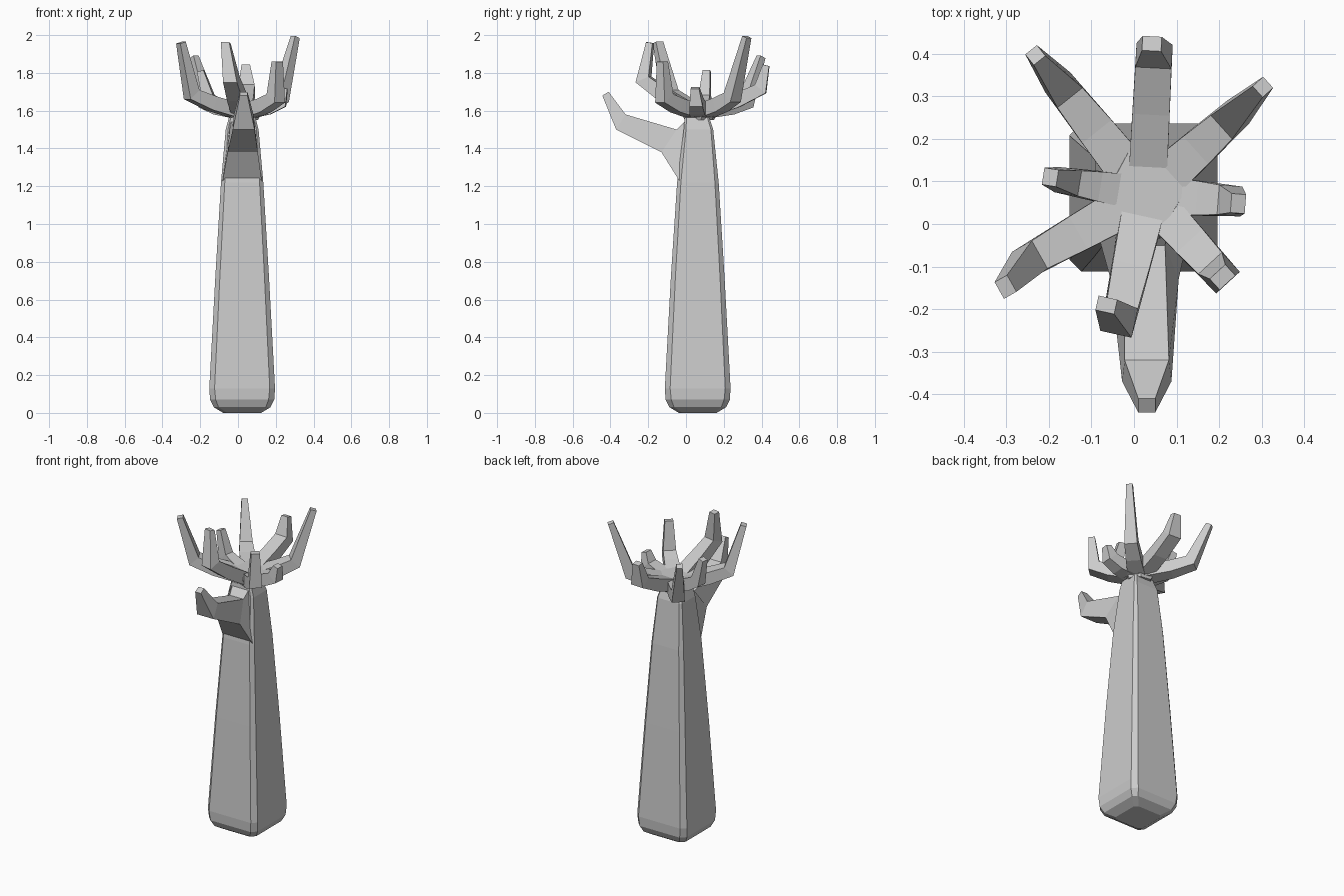
import bpy, bmesh
from mathutils import Vector

if "Cube" in bpy.data.objects:
    bpy.data.objects.remove(bpy.data.objects["Cube"])


def loft(name, rings):
    """Skin a list of equal-length vertex rings and cap both ends."""
    bm = bmesh.new()
    loops = [[bm.verts.new(p) for p in ring] for ring in rings]
    n = len(loops[0])
    for a, b in zip(loops, loops[1:]):
        for i in range(n):
            j = (i + 1) % n
            bm.faces.new((a[i], a[j], b[j], b[i]))
    bm.faces.new(loops[0][::-1])
    bm.faces.new(loops[-1])
    bmesh.ops.recalc_face_normals(bm, faces=bm.faces[:])
    me = bpy.data.meshes.new(name)
    bm.to_mesh(me)
    bm.free()
    ob = bpy.data.objects.new(name, me)
    bpy.context.collection.objects.link(ob)
    return ob


def chamfered_square(cx, cy, z, hx, hy, c):
    pts = []
    for sx, sy in ((1, 1), (-1, 1), (-1, -1), (1, -1)):
        a = (cx + sx * hx, cy + sy * (hy - c), z)
        b = (cx + sx * (hx - c), cy + sy * hy, z)
        pts += [a, b] if sx * sy > 0 else [b, a]
    return pts


def branch(name, stations):
    """Mitred rectangular sweep; each station is x, y, z, width, thickness."""
    pts = [Vector(s[:3]) for s in stations]
    flat = pts[-2] - pts[0]
    side = Vector((-flat.y, flat.x, 0)).normalized()
    dirs = [(b - a).normalized() for a, b in zip(pts, pts[1:])]
    rings = []
    for i, (p, s) in enumerate(zip(pts, stations)):
        d0, d1 = dirs[max(i - 1, 0)], dirs[min(i, len(dirs) - 1)]
        t = (d0 + d1).normalized()
        up = t.cross(side).normalized() * (s[4] / 2 / max(t.dot(d0), 0.5))
        sd = side * s[3] / 2
        rings.append([p + sd + up, p - sd + up, p - sd - up, p + sd - up])
    loft(name, rings)


# Tapered trunk with chamfered corners and a rounded foot
trunk = [(0.062, 0.0, 0.10, 0.10, 0.02), (0.062, 0.03, 0.15, 0.15, 0.025),
         (0.062, 0.07, 0.17, 0.17, 0.03), (0.062, 0.13, 0.174, 0.174, 0.028),
         (0.062, 0.72, 0.142, 0.142, 0.024), (0.063, 1.22, 0.112, 0.11, 0.02),
         (0.066, 1.50, 0.087, 0.078, 0.012), (0.058, 1.565, 0.07, 0.065, 0.01)]
loft("trunk", [chamfered_square(0.022, cy, z, hx, hy, c)
               for cy, z, hx, hy, c in trunk])

# Crown hub joining the upper branches
outline = [(-0.015, 0.175), (0.075, 0.16), (0.13, 0.085), (0.06, -0.03),
           (-0.04, -0.015), (-0.06, 0.035), (-0.055, 0.10)]
hc = Vector((0.03, 0.065, 0))
loft("crown_hub", [[hc + (Vector((x, y, 0)) - hc) * k + Vector((0, 0, z))
                    for x, y in outline]
                   for z, k in ((1.55, 0.75), (1.61, 1.05), (1.645, 0.95))])

# Low front branch: bottom edge and top edge as y, z, half width
front = [((-0.03, 1.22, 0.105), (0.01, 1.56, 0.06)),
         ((-0.13, 1.38, 0.08), (-0.05, 1.50, 0.048)),
         ((-0.37, 1.50, 0.058), (-0.32, 1.58, 0.052)),
         ((-0.443, 1.68, 0.02), (-0.41, 1.70, 0.02))]
cx = (0.022, 0.025, 0.03, 0.03)
loft("low_front_branch",
     [[(x - b[2], b[0], b[1]), (x + b[2], b[0], b[1]),
       (x + t[2], t[0], t[1]), (x - t[2], t[0], t[1])]
      for x, (b, t) in zip(cx, front)])

# Upper branches: elbow xyz, tip xyz, base width, elbow width, tip width
upper = {
    "north_east": ((0.225, 0.245, 1.67), (0.303, 0.322, 1.99), 0.10, 0.075, 0.035),
    "north": ((0.047, 0.395, 1.715), (0.042, 0.424, 1.84), 0.09, 0.085, 0.045),
    "north_west": ((-0.165, 0.315, 1.645), (-0.232, 0.397, 1.885), 0.10, 0.075, 0.035),
    "west": ((-0.155, 0.10, 1.66), (-0.197, 0.11, 1.81), 0.08, 0.06, 0.04),
    "south_west": ((-0.245, -0.085, 1.685), (-0.302, -0.148, 1.96), 0.10, 0.075, 0.045),
    "south": ((-0.035, -0.225, 1.765), (-0.065, -0.19, 1.96), 0.10, 0.075, 0.045),
    "south_east": ((0.20, -0.115, 1.665), (0.208, -0.125, 1.86), 0.09, 0.075, 0.05),
    "east": ((0.225, 0.055, 1.645), (0.245, 0.048, 1.72), 0.09, 0.07, 0.045),
}
for name, (elbow, tip, w0, w1, w2) in upper.items():
    e = Vector(elbow)
    hub = Vector((0.03, 0.07, 1.60))
    out = Vector((e.x - hub.x, e.y - hub.y, 0)).normalized()
    start = hub + out * 0.05
    mid = start.lerp(e, 0.55) - Vector((0, 0, 0.008))
    branch(name + "_branch", [(*start, w0, 0.075),
                              (*mid, (w0 + w1) / 2, 0.075),
                              (*e, w1, 0.065),
                              (*tip, w2, 0.035)])
